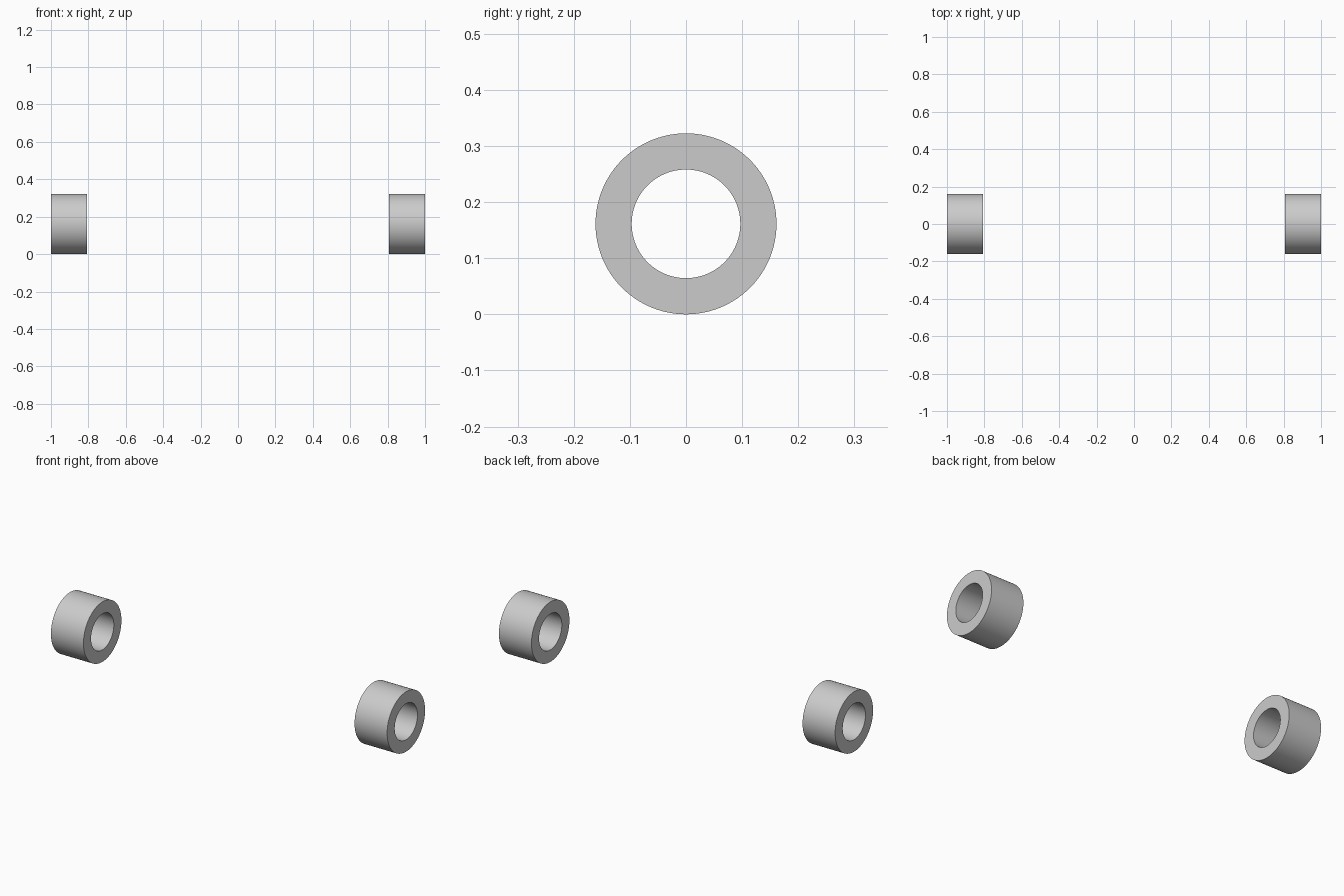
import bpy, bmesh
from math import radians, cos, sin, tau

if "Cube" in bpy.data.objects:
    bpy.data.objects.remove(bpy.data.objects["Cube"])

OUTER, INNER, WIDTH, SIDES = 0.1613, 0.0968, 0.1935, 96


def bushing(name, x_start):
    """Hollow cylinder lying along x, resting on z = 0."""
    bm = bmesh.new()
    # Closed rectangular cross-section swept around the x axis
    section = [(x_start, OUTER), (x_start + WIDTH, OUTER),
               (x_start + WIDTH, INNER), (x_start, INNER)]
    rings = [[bm.verts.new((x, r * cos(tau * i / SIDES), OUTER + r * sin(tau * i / SIDES)))
              for x, r in section] for i in range(SIDES)]
    for i in range(SIDES):
        a, b = rings[i], rings[(i + 1) % SIDES]
        for j in range(4):
            k = (j + 1) % 4
            bm.faces.new((a[j], a[k], b[k], b[j]))
    bmesh.ops.recalc_face_normals(bm, faces=bm.faces)
    mesh = bpy.data.meshes.new(name)
    bm.to_mesh(mesh)
    bm.free()
    obj = bpy.data.objects.new(name, mesh)
    bpy.context.collection.objects.link(obj)
    # Smooth round walls, sharp rims
    bpy.ops.object.select_all(action='DESELECT')
    obj.select_set(True)
    bpy.context.view_layer.objects.active = obj
    bpy.ops.object.shade_smooth_by_angle(angle=radians(30))


# Matching pair at both ends
bushing("left_bushing", -1.0)
bushing("right_bushing", 1.0 - WIDTH)
